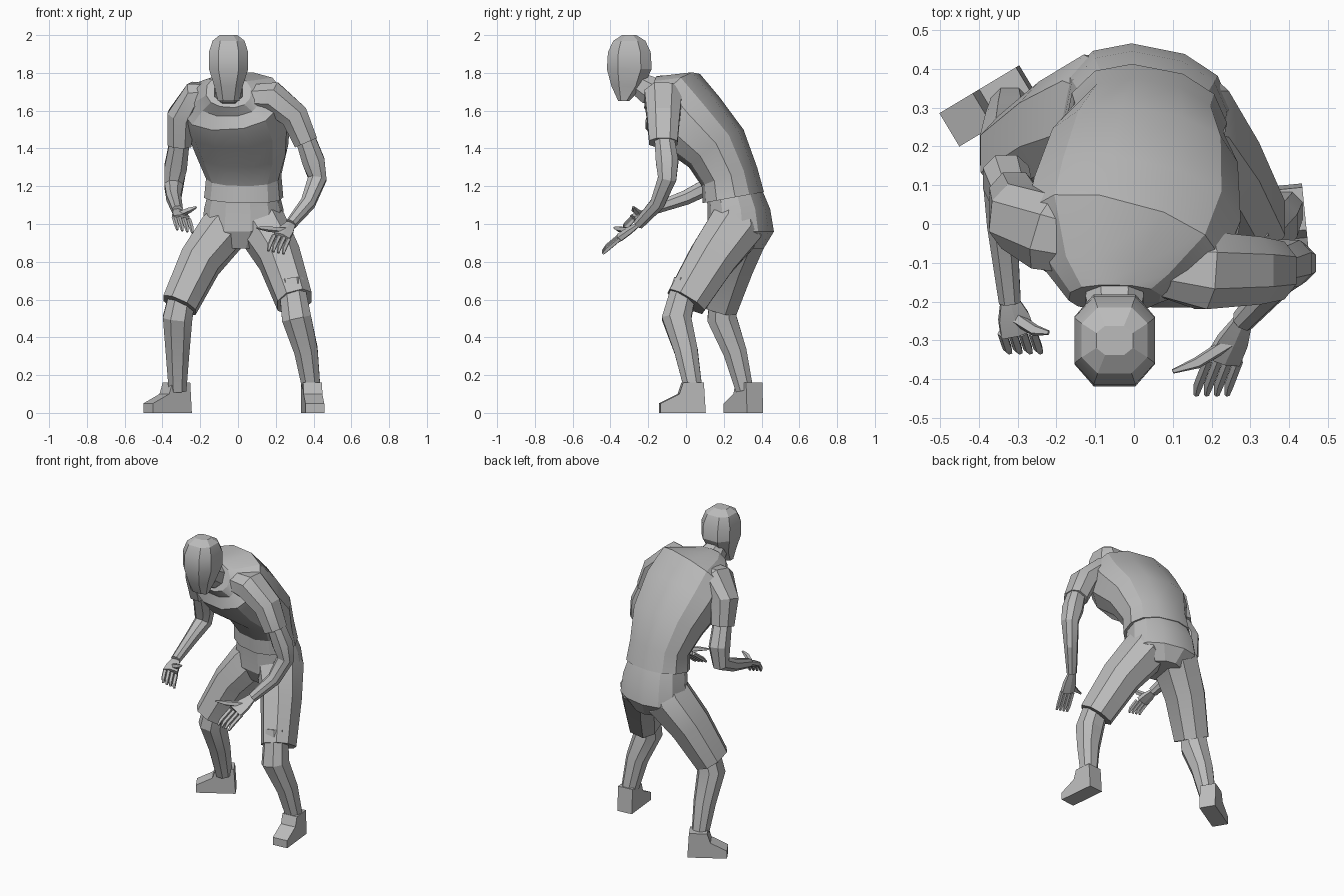
import bpy, bmesh, math
from mathutils import Vector

cube = bpy.data.objects.get("Cube")
if cube:
    bpy.data.objects.remove(cube)

tone = (0.5, 0.5, 0.5, 1)
grey = bpy.data.materials.new("plain_grey")
grey.use_nodes = True
grey.diffuse_color = tone
grey.node_tree.nodes["Principled BSDF"].inputs["Base Color"].default_value = tone

ACROSS = Vector((1, 0, 0))
TWISTED = Vector((1, -.2, 0))
DEPTHWISE = Vector((0, 1, 0))
UP = Vector((0, 0, 1))


def finish(name, bm):
    """Turn the mesh into a named object with crisp low-poly edges."""
    bmesh.ops.recalc_face_normals(bm, faces=bm.faces)
    mesh = bpy.data.meshes.new(name)
    bm.to_mesh(mesh)
    bm.free()
    mesh.materials.append(grey)
    obj = bpy.data.objects.new(name, mesh)
    bpy.context.collection.objects.link(obj)
    bpy.ops.object.select_all(action='DESELECT')
    obj.select_set(True)
    bpy.context.view_layer.objects.active = obj
    bpy.ops.object.shade_smooth_by_angle(angle=math.radians(22))


def bridge(bm, first, second):
    """Join two matching loops of vertices with quads."""
    for k in range(len(first)):
        bm.faces.new((first[k - 1], first[k], second[k], second[k - 1]))


def rounded(value, power):
    return math.copysign(abs(value) ** power, value)


def loft(name, rings, side=ACROSS, sides=8, level=False, power=.85):
    """Skin rings of (centre, half width, half depth) along their path."""
    bm = bmesh.new()
    centres = [Vector(ring[0]) for ring in rings]
    last = len(rings) - 1
    loops = []
    for i, (centre, width, depth) in enumerate(rings):
        tangent = UP if level else centres[min(i + 1, last)] - centres[max(i - 1, 0)]
        tangent = tangent.normalized()
        across = (side - tangent * side.dot(tangent)).normalized()
        outward = tangent.cross(across)
        loop = []
        for k in range(sides):
            angle = math.tau * (k + .5) / sides
            loop.append(bm.verts.new(centres[i]
                        + across * width * rounded(math.cos(angle), power)
                        + outward * depth * rounded(math.sin(angle), power)))
        loops.append(loop)
    for lower, upper in zip(loops, loops[1:]):
        bridge(bm, lower, upper)
    bm.faces.new(loops[0])
    bm.faces.new(loops[-1])
    finish(name, bm)


def limb(name, joints, start, end, side=ACROSS, flatness=1, sides=8):
    """Evenly tapered tube whose narrowed root is buried in its neighbour."""
    rings = []
    for i, joint in enumerate(joints):
        radius = start + (end - start) * i / (len(joints) - 1)
        if i == 0:
            radius *= .7
        rings.append((joint, radius, radius * flatness))
    loft(name, rings, side, sides)


def foot(name, ankle, direction):
    """Shoe extruded from its side profile."""
    forward = Vector(direction).normalized()
    sideways = UP.cross(forward) * .05
    profile = [(-.07, 0), (-.06, .16), (.05, .16), (.07, .1), (.17, .05), (.17, 0)]
    bm = bmesh.new()
    outlines = []
    for offset in (-sideways, sideways):
        outlines.append([bm.verts.new(Vector(ankle) + forward * along + UP * height + offset)
                         for along, height in profile])
        bm.faces.new(outlines[-1])
    bridge(bm, *outlines)
    finish(name, bm)


def hand(prefix, wrist, knuckles, tip, thumb):
    """Palm, four curled fingers and a thumb."""
    wrist, knuckles, tip, thumb = map(Vector, (wrist, knuckles, tip, thumb))
    spread = Vector((1, 0, -.2)).normalized()
    palm = wrist.lerp(knuckles, .5)
    bend = knuckles.lerp(tip, .5) + (knuckles - wrist) * .2
    limb(prefix + "_palm", [wrist, palm, knuckles], .04, .05, spread, .45, sides=6)
    for number in range(4):
        offset = spread * (number - 1.5) * .027
        limb(f"{prefix}_finger_{number + 1}",
             [point + offset for point in (knuckles, bend, tip)], .018, .007, spread, sides=5)
    limb(prefix + "_thumb", [palm, palm.lerp(thumb, .6) - DEPTHWISE * .01, thumb],
         .025, .006, UP, sides=5)


# Head and neck
loft("head", [((-.05, -.33, 1.65), .06, .03), ((-.05, -.31, 1.73), .08, .09),
              ((-.05, -.3, 1.82), .11, .126), ((-.05, -.3, 1.91), .11, .12),
              ((-.05, -.3, 1.97), .09, .09), ((-.05, -.3, 2), .05, .04)],
     level=True, power=.75)
limb("neck", [(-.05, -.1, 1.68), (-.05, -.2, 1.71), (-.05, -.28, 1.76)], .1, .06)

# Shirt, ending in a forward-facing neckline
loft("shirt", [((.03, .25, 1.14), .21, .16), ((.03, .23, 1.25), .2, .15),
               ((.02, .16, 1.4), .25, .17), ((0, .02, 1.54), .28, .2),
               ((-.03, -.07, 1.65), .27, .2), ((-.05, -.14, 1.68), .18, .12),
               ((-.05, -.19, 1.7), .12, .09)], TWISTED, sides=12)

# Shorts: seat and legs
loft("shorts_seat", [((.03, .25, 1.2), .18, .14), ((.03, .28, 1.08), .21, .16),
                     ((.03, .29, .96), .22, .17), ((.03, .29, .87), .11, .12)],
     TWISTED, sides=12, level=True)
limb("right_shorts_leg", [(-.03, .29, 1.06), (-.08, .29, .96), (-.2, .24, .8),
                          (-.31, .17, .57)], .15, .1, flatness=1.15)
limb("left_shorts_leg", [(.09, .28, 1.08), (.13, .26, .98), (.22, .14, .82),
                         (.3, 0, .59)], .15, .1, flatness=1.15)

# Lower legs and feet
limb("right_shin", [(-.28, .2, .7), (-.32, .19, .5), (-.32, .26, .32),
                    (-.32, .31, .12)], .1, .05)
limb("left_shin", [(.28, 0, .7), (.31, -.05, .5), (.36, 0, .33),
                   (.39, .04, .12)], .1, .05)
foot("right_foot", (-.33, .33, 0), (-1, -.6, 0))
foot("left_foot", (.39, .03, 0), (.1, -1, 0))

# Arms with sleeves
right_wrist = (-.32, -.2, 1.07)
left_wrist = (.28, -.25, 1)
limb("right_sleeve", [(-.08, -.06, 1.67), (-.22, -.02, 1.67), (-.3, .02, 1.57),
                      (-.31, .06, 1.42)], .12, .08, DEPTHWISE, .85)
limb("left_sleeve", [(.05, -.1, 1.67), (.18, -.12, 1.67), (.3, -.12, 1.57),
                     (.36, -.12, 1.43)], .12, .08, DEPTHWISE, .85)
limb("right_arm", [(-.3, .03, 1.5), (-.33, .12, 1.3), (-.34, .12, 1.2),
                   (-.34, 0, 1.14), right_wrist], .075, .03)
limb("left_arm", [(.34, -.12, 1.5), (.4, -.1, 1.33), (.42, -.1, 1.24),
                  (.37, -.15, 1.11), left_wrist], .075, .03)
hand("right_hand", right_wrist, (-.3, -.28, 1.03), (-.28, -.33, .96), (-.22, -.28, 1.09))
hand("left_hand", left_wrist, (.23, -.35, .93), (.2, -.44, .85), (.1, -.38, .98))
